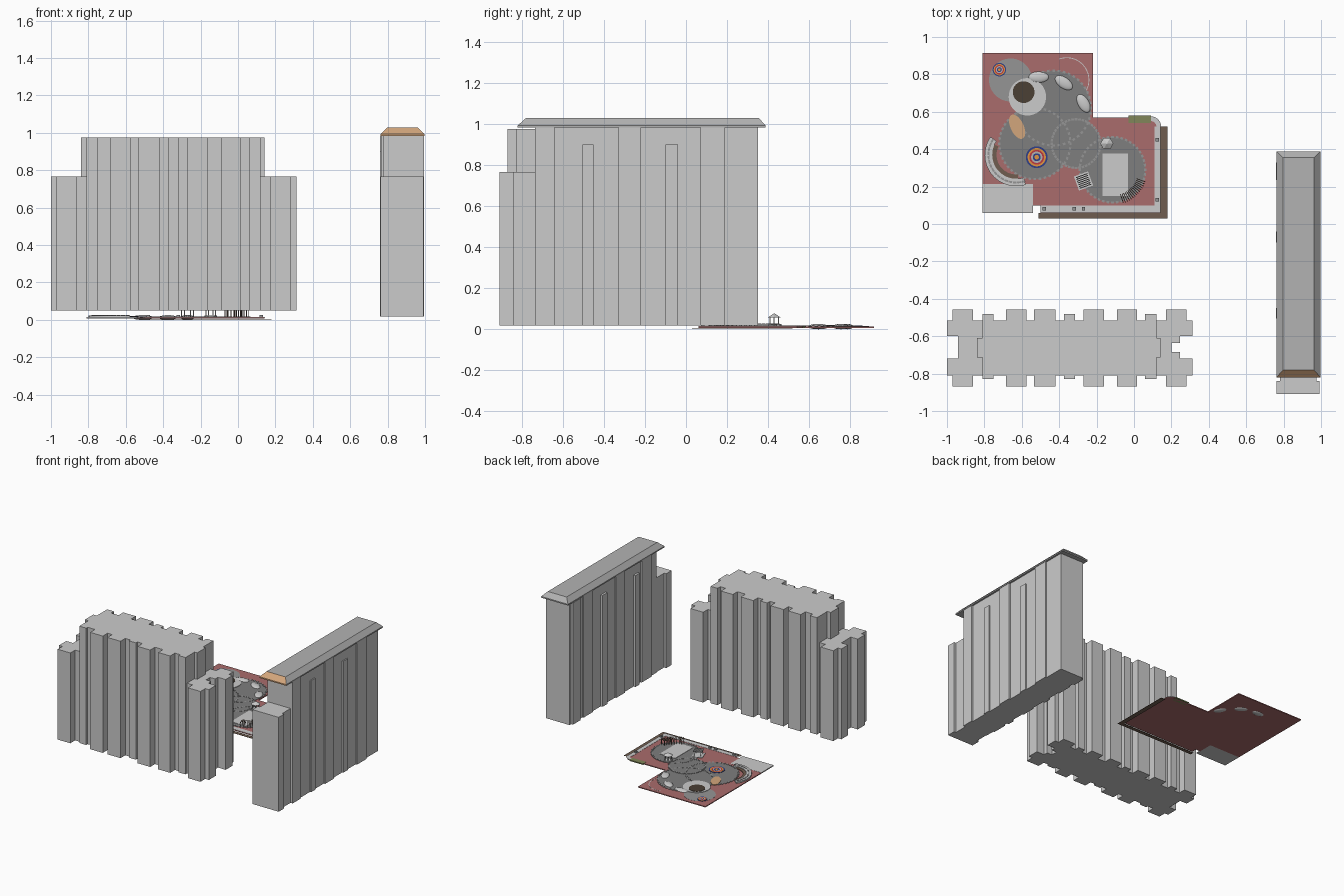
import bpy, bmesh
from math import sin, cos, pi, radians
from mathutils import Matrix

if "Cube" in bpy.data.objects:
    bpy.data.objects.remove(bpy.data.objects["Cube"])


def mat(name, r, g, b):
    m = bpy.data.materials.new(name)
    m.diffuse_color = (r, g, b, 1)
    m.use_nodes = True
    m.node_tree.nodes["Principled BSDF"].inputs["Base Color"].default_value = m.diffuse_color
    return m


RED = mat("red_rubber", .40, .15, .15)
DARK = mat("dark_paving", .21, .21, .21)
MID = mat("mid_paving", .30, .30, .30)
BROWN = mat("brown", .16, .11, .08)
SOIL = mat("soil", .07, .05, .035)
TAN = mat("tan", .65, .38, .20)
GREEN = mat("green", .22, .24, .10)
NAVY = mat("navy", .03, .05, .25)
ORANGE = mat("orange", .75, .30, .05)
SCARLET = mat("scarlet", .50, .04, .05)
GREY = mat("roof_grey", .45, .45, .45)


def finish(name, bm, m=None):
    bmesh.ops.recalc_face_normals(bm, faces=bm.faces)
    me = bpy.data.meshes.new(name)
    bm.to_mesh(me)
    bm.free()
    ob = bpy.data.objects.new(name, me)
    bpy.context.collection.objects.link(ob)
    if m:
        me.materials.append(m)
    return ob


def prism(name, pts, z0, z1, m=None):
    clean = [p for i, p in enumerate(pts) if p != pts[i - 1]]
    bm = bmesh.new()
    f = bm.faces.new([bm.verts.new((x, y, z0)) for x, y in clean])
    top = bmesh.ops.extrude_face_region(bm, geom=[f], use_keep_orig=True)["geom"]
    for v in top:
        if isinstance(v, bmesh.types.BMVert):
            v.co.z = z1
    return finish(name, bm, m)


def rect(x0, x1, y0, y1):
    return [(x0, y0), (x1, y0), (x1, y1), (x0, y1)]


def oval(x, y, rx, ry=None, rot=0, n=48):
    ry, c, s = ry or rx, cos(rot), sin(rot)
    pts = [(rx * cos(2 * pi * i / n), ry * sin(2 * pi * i / n)) for i in range(n)]
    return [(x + a * c - b * s, y + a * s + b * c) for a, b in pts]


def arc_band(name, x, y, r0, r1, a0, a1, z0, z1, m=None, n=28):
    ang = [radians(a0 + (a1 - a0) * i / n) for i in range(n + 1)]
    pts = [(x + r1 * cos(a), y + r1 * sin(a)) for a in ang]
    pts += [(x + r0 * cos(a), y + r0 * sin(a)) for a in reversed(ang)]
    return prism(name, pts, z0, z1, m)


def boxes(name, items, m=None):
    """Many boxes in one mesh: (x, y, z, sx, sy, sz, turn)"""
    bm = bmesh.new()
    for x, y, z, sx, sy, sz, t in items:
        M = Matrix.Translation((x, y, z)) @ Matrix.Rotation(t, 4, 'Z') @ Matrix.Diagonal((sx, sy, sz, 1))
        bmesh.ops.create_cube(bm, size=1, matrix=M)
    return finish(name, bm, m)


def stepped(u0, u1, base, bumps):
    """Wall line along u with projecting bays (start, end, v)"""
    pts = [(u0, base)]
    for a, b, v in sorted(bumps):
        if a >= u0 and b <= u1:
            pts += [(a, base), (a, v), (b, v), (b, base)]
    return pts + [(u1, base)]


# left tower: wide lower block and narrower upper block with the same bays
big = [(-.97, -.86), (-.685, -.575), (-.535, -.42), (-.27, -.16), (-.09, .015), (.17, .28)]
small = [(-.81, -.75), (-.375, -.315), (.06, .12)]


def tower_outline(x0, x1, left_end, right_end):
    front = stepped(x0, x1, -.81, [(a, b, -.87) for a, b in big] + [(a, b, -.828) for a, b in small])
    back = stepped(x0, x1, -.515, [(a, b, -.457) for a, b in big] + [(a, b, -.48) for a, b in small])
    return front + right_end + back[::-1] + left_end


prism("left_tower_lower", tower_outline(
    -1, .312,
    [(-1, -.60), (-.94, -.60), (-.94, -.72), (-1, -.72)],
    [(.312, -.72), (.245, -.72), (.245, -.685), (.20, -.685),
     (.20, -.635), (.245, -.635), (.245, -.60), (.312, -.60)]), .05, .765)
prism("left_tower_upper", tower_outline(
    -.81, .12,
    [(-.81, -.61), (-.84, -.61), (-.84, -.715), (-.81, -.715)],
    [(.12, -.715), (.143, -.715), (.143, -.61), (.12, -.61)]), .765, .975)

# right tower: stepped long sides, built along y
bays = [(-.735, -.64), (-.33, -.22), (.07, .19)]
east = stepped(-.735, .35, .983, [(a, b, .994) for a, b in bays])
west = stepped(-.735, .35, .775, [(a, b, .765) for a, b in [(-.66, -.54), (-.33, -.22), (.07, .19)]]
               + [(.235, .33, .759)])
prism("right_tower_main", [(v, u) for u, v in east] + [(v, u) for u, v in west[::-1]], .018, .982)
prism("right_tower_low_wing",
      [(.762, -.908), (.992, -.908), (.992, -.84), (.975, -.84), (.975, -.735),
       (.78, -.735), (.78, -.84), (.762, -.84)], .018, .765)
for i, (a, b) in enumerate([(-.505, -.45), (-.10, -.04)]):
    prism(f"stair_shaft_west_{i}", rect(.759, .776, a, b), .018, .9)
    prism(f"stair_shaft_east_{i}", rect(.982, .992, a, b), .018, .9)

# hipped roof with a tan front slope
bm = bmesh.new()
loops = []
for z, (x0, x1, y0, y1) in ((.982, (.762, .997, -.82, .388)), (.992, (.762, .997, -.82, .388)),
                            (1.028, (.797, .962, -.78, .355))):
    loops.append([bm.verts.new((x, y, z)) for x, y in rect(x0, x1, y0, y1)])
bm.faces.new(loops[0])
bm.faces.new(loops[2])
for lo, hi in zip(loops, loops[1:]):
    for i in range(4):
        f = bm.faces.new((lo[i], lo[(i + 1) % 4], hi[(i + 1) % 4], hi[i]))
        f.material_index = 1 if i == 0 else 0
roof = finish("right_tower_roof", bm, GREY)
roof.data.materials.append(TAN)

# playground base, kerb sheet and paths
prism("playground_base", [(-.81, .215), (-.54, .215), (-.54, .10), (-.5, .10), (-.5, .06), (.143, .06),
                          (.143, .54), (.11, .57), (-.22, .57), (-.22, .915), (-.81, .915)], .006, .013, RED)
prism("entrance_paving", rect(-.81, -.54, .06, .215), .006, .014)
prism("kerb_sheet", [(-.51, .03), (.18, .03), (.18, .52), (.143, .52), (.143, .06), (-.51, .06)], 0, .002, BROWN)
prism("border_path", [(-.5, .062), (.142, .062), (.142, .52), (.11, .52), (.11, .10), (-.5, .10)], .012, .0145)
arc_band("corner_path", .09, .52, .03, .055, 0, 90, .012, .0145)
prism("green_patch", rect(-.03, .09, .54, .58), .006, .0145, GREEN)

# paved circles with stone edging
circles = [(-.43, .62, .20, "upper"), (-.53, .43, .19, "lower"), (-.115, .29, .175, "east"), (-.31, .43, .13, "middle")]
for i, (x, y, r, tag) in enumerate(circles):
    prism(f"paved_circle_{tag}", oval(x, y, r, n=64), .008, .0145 + i * .0003, DARK)
    prism_n = 44
    boxes(f"edging_stones_{tag}", [
        (x + r * cos(t), y + r * sin(t), .0145, .012, .014, .005, t)
        for t in (2 * pi * k / prism_n for k in range(prism_n))], MID)
prism("side_circle", oval(-.66, .77, .115), .008, .0142, MID)
arc_band("lawn_line", -.36, .77, .117, .121, -40, 110, .012, .014)

# ringed play targets
for tag, x, y, r in (("large", -.52, .357, .058), ("small", -.72, .825, .036)):
    for k, m in enumerate((NAVY, ORANGE, SCARLET, GREY, NAVY, ORANGE)):
        prism(f"target_{tag}_ring_{k}", oval(x, y, r * (1 - k / 6.3)), .012, .0165 + k * .0004, m)

# sand hill with dark pit, sand bed, boulders
prism("hill_disc", oval(-.57, .68, .10), .012, .018)
prism("hill_pit", oval(-.59, .705, .058), .012, .021, SOIL)
prism("sand_bed", oval(-.625, .52, .035, .07, radians(25)), .012, .0185, TAN)
for i, (x, y, a) in enumerate([(-.51, .785, 0), (-.375, .755, -35), (-.27, .645, -60)]):
    bm = bmesh.new()
    M = (Matrix.Translation((x, y, .012)) @ Matrix.Rotation(radians(a), 4, 'Z')
         @ Matrix.Diagonal((.055, .03, .013, 1)))
    bmesh.ops.create_uvsphere(bm, u_segments=24, v_segments=12, radius=1, matrix=M)
    for f in bm.faces:
        f.smooth = True
    finish(f"boulder_{i}", bm)

# curved bench around a planting bed
arc_band("crescent_bench", -.63, .37, .128, .168, 145, 288, .012, .024)
arc_band("crescent_bed", -.63, .37, .105, .128, 155, 275, .012, .018, BROWN)
boxes("bench_studs", [(-.63 + .148 * cos(t), .37 + .148 * sin(t), .0245, .01, .02, .003, t)
                      for t in (radians(150 + 9 * k) for k in range(16))], MID)

# sports slab
prism("sports_slab", rect(-.168, -.032, .15, .377), .012, .0175)

# curved pergola
slats, posts = [], []
for k in range(15):
    t = radians(-72 + 3.7 * k)
    c, s = cos(t), sin(t)
    slats.append((-.115 + .163 * c, .29 + .163 * s, .054, .05, .004, .005, t))
    if k % 2 == 0:
        posts += [(-.115 + r * c, .29 + r * s, .032, .004, .004, .042, t) for r in (.145, .181)]
boxes("pergola_slats", slats, BROWN)
boxes("pergola_posts", posts, BROWN)

# slatted kiosk
turn = radians(20)
ax, ay = (cos(turn), sin(turn)), (-sin(turn), cos(turn))


def kiosk(u, v):
    return -.27 + u * ax[0] + v * ay[0], .23 + u * ax[1] + v * ay[1]


boxes("kiosk_posts", [(*kiosk(u, v), .032, .004, .004, .04, turn) for u in (-.025, .025) for v in (-.025, .025)])
boxes("kiosk_slats", [(*kiosk(0, -.03 + .01 * k), .053, .066, .005, .004, turn) for k in range(7)], MID)
prism("kiosk_floor", [kiosk(u, v) for u, v in rect(-.04, .04, -.04, .04)], .012, .0175)

# hexagonal gazebo
gx, gy = -.145, .43
prism("gazebo_floor", oval(gx, gy, .033, n=6), .012, .022)
boxes("gazebo_posts", [(px, py, .04, .005, .005, .04, 0) for px, py in oval(gx, gy, .025, n=6)])
bm = bmesh.new()
bmesh.ops.create_cone(bm, cap_ends=True, segments=6, radius1=.035, radius2=.004, depth=.018,
                      matrix=Matrix.Translation((gx, gy, .066)) @ Matrix.Rotation(pi / 6, 4, 'Z'))
finish("gazebo_roof", bm)

# small seats along the border path
boxes("path_seats", [(x, y, .019, .018, .018, .012, 0) for x, y in
                     [(-.32, .082), (-.27, .082), (.125, .13), (.125, .45), (-.48, .082)]], MID)
